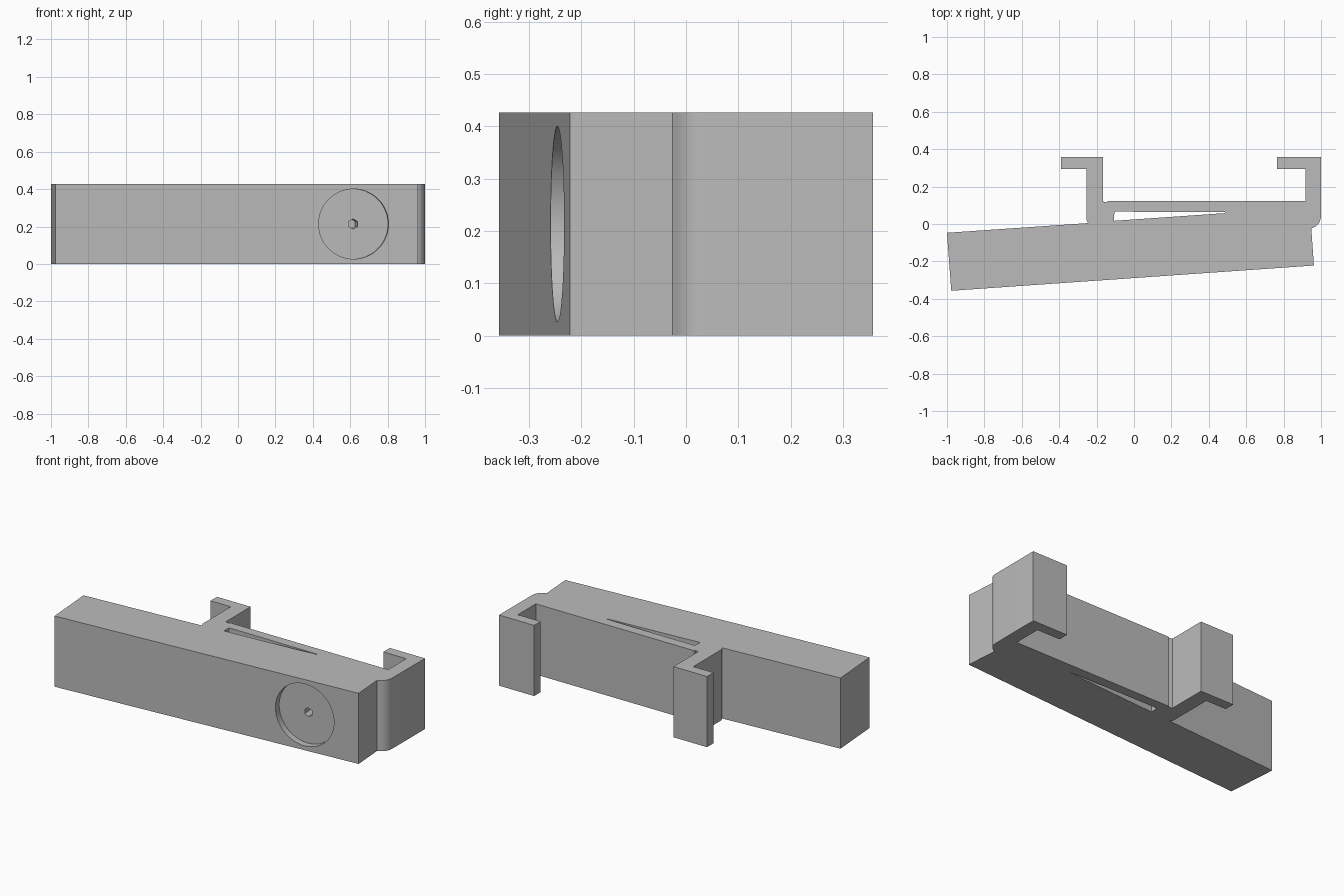
import bpy, bmesh, math
from mathutils import Matrix, Vector

if "Cube" in bpy.data.objects:
    bpy.data.objects.remove(bpy.data.objects["Cube"], do_unlink=True)

HEIGHT = 0.427
TILT = math.radians(4)

grey = bpy.data.materials.new("plain grey")
grey.use_nodes = True
colour = (0.5, 0.5, 0.5, 1)
grey.diffuse_color = colour
grey.node_tree.nodes["Principled BSDF"].inputs["Base Color"].default_value = colour


def finish(name, bm):
    bmesh.ops.recalc_face_normals(bm, faces=bm.faces)
    mesh = bpy.data.meshes.new(name)
    bm.to_mesh(mesh)
    bm.free()
    mesh.materials.append(grey)
    obj = bpy.data.objects.new(name, mesh)
    bpy.context.collection.objects.link(obj)
    return obj


def prism(name, outline, low, high):
    """Extrude a plan outline upward."""
    bm = bmesh.new()
    face = bm.faces.new([bm.verts.new((x, y, low)) for x, y in outline])
    ext = bmesh.ops.extrude_face_region(bm, geom=[face])
    top = [v for v in ext["geom"] if isinstance(v, bmesh.types.BMVert)]
    bmesh.ops.translate(bm, verts=top, vec=(0, 0, high - low))
    return finish(name, bm)


def bore(name, sides, radius, depth):
    """Cutter sunk square into the tilted front face."""
    bm = bmesh.new()
    bmesh.ops.create_cone(bm, cap_ends=True, segments=sides, radius1=radius,
                          radius2=radius, depth=2 * depth)
    place = (Matrix.Translation((0.618, -0.246, HEIGHT / 2))
             @ Matrix.Rotation(TILT, 4, "Z") @ Matrix.Rotation(math.pi / 2, 4, "X"))
    bmesh.ops.transform(bm, matrix=place, verts=bm.verts)
    return finish(name, bm)


def arc(cx, cy, r, start, end, steps=8):
    angles = [math.radians(start + (end - start) * i / steps) for i in range(steps + 1)]
    return [(cx + r * math.cos(a), cy + r * math.sin(a)) for a in angles]


# Tilted bar, rail and two hooked arms in one outline
outline = [(-1, -0.047), (-0.977, -0.357), (0.962, -0.222), (0.948, -0.026)]
outline += arc(0.935, 0.04, 0.064, -70, 0)
outline += [(1, 0.29), (1, 0.357), (0.765, 0.357), (0.765, 0.295), (0.918, 0.295),
            (0.918, 0.123), (-0.14, 0.123), (-0.145, 0.116), (-0.166, 0.12),
            (-0.166, 0.357), (-0.39, 0.357), (-0.39, 0.295), (-0.255, 0.295)]
outline += arc(-0.205, 0.035, 0.05, 180, 217, 4)
body = prism("clip_body", outline, 0, HEIGHT)

# Wedge slot, round pocket and hexagonal hole
slot = [(-0.107, 0.017), (0.486, 0.058), (0.486, 0.063), (-0.105, 0.066)]
cutters = [prism("slot_cutter", slot, -0.1, HEIGHT + 0.1),
           bore("pocket_cutter", 96, 0.187, 0.04),
           bore("hex_cutter", 6, 0.027, 0.22)]
bpy.context.view_layer.objects.active = body
body.select_set(True)
for cutter in cutters:
    mod = body.modifiers.new(cutter.name, "BOOLEAN")
    mod.operation = "DIFFERENCE"
    mod.solver = "EXACT"
    mod.object = cutter
    bpy.ops.object.modifier_apply(modifier=mod.name)
    bpy.data.objects.remove(cutter, do_unlink=True)

bpy.ops.object.select_all(action="DESELECT")
body.select_set(True)
bpy.ops.object.shade_smooth_by_angle(angle=math.radians(25))
